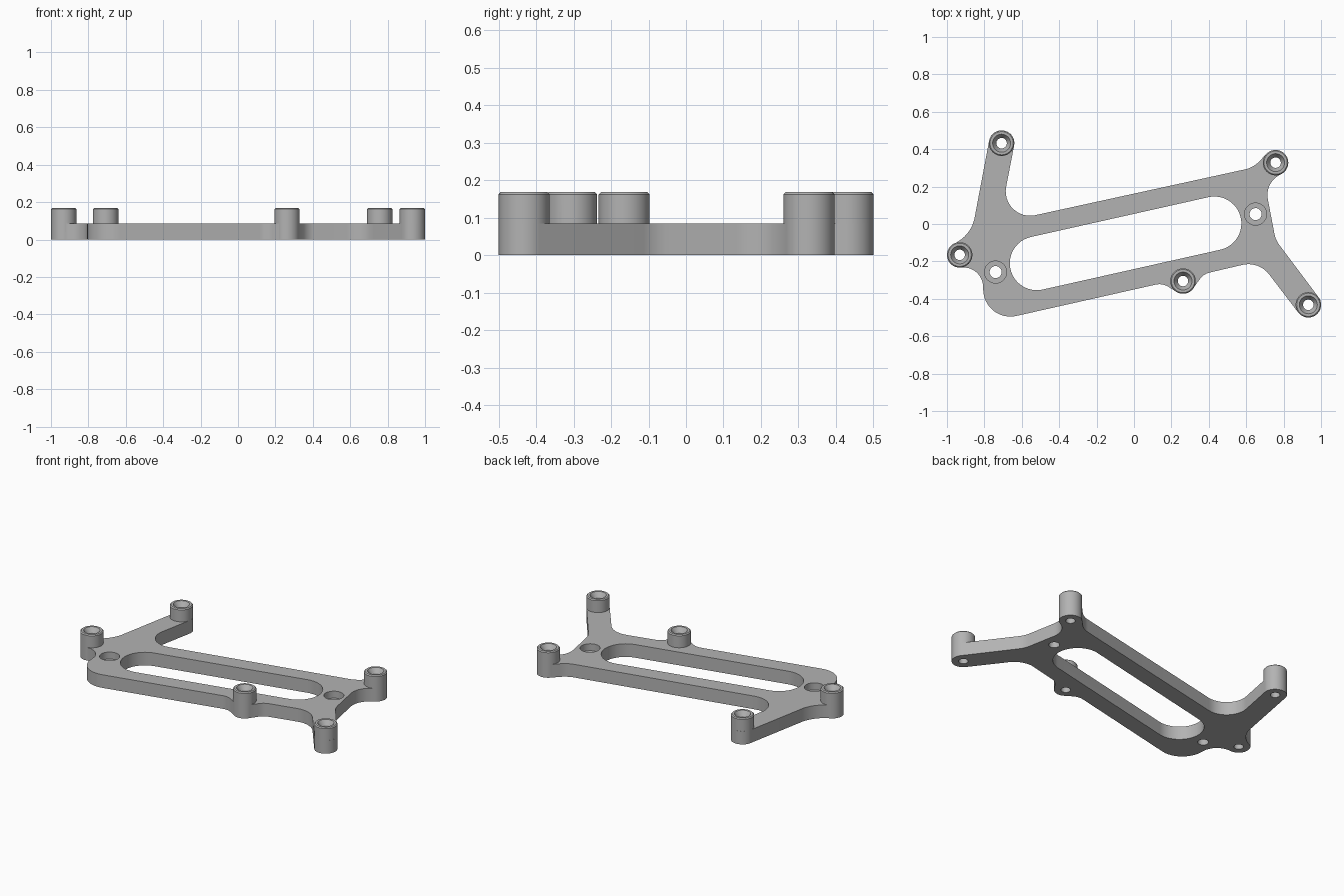
import bpy, bmesh, math
from mathutils import Vector

if "Cube" in bpy.data.objects:
    bpy.data.objects.remove(bpy.data.objects["Cube"])

PLATE_H, POST_H, POST_R = 0.085, 0.168, 0.068
POSTS = {"back_right": (-0.708, 0.432), "back_left": (0.757, 0.328),
         "right": (-0.932, -0.165), "front": (0.262, -0.305),
         "front_left": (0.932, -0.432)}
SCREW_HOLES = [(-0.74, -0.257), (0.65, 0.053)]

grey = bpy.data.materials.new("plain grey")
grey.use_nodes = True
grey.diffuse_color = (0.45, 0.45, 0.45, 1)
grey.node_tree.nodes["Principled BSDF"].inputs["Base Color"].default_value = (0.45, 0.45, 0.45, 1)


def finish(name, bm):
    bmesh.ops.recalc_face_normals(bm, faces=bm.faces[:])
    mesh = bpy.data.meshes.new(name)
    bm.to_mesh(mesh)
    bm.free()
    mesh.materials.append(grey)
    ob = bpy.data.objects.new(name, mesh)
    bpy.context.collection.objects.link(ob)
    return ob


def fillet(corners, steps=12):
    """Round each (x, y, radius) corner of a closed outline."""
    pts = []
    for i, (x, y, r) in enumerate(corners):
        p = Vector((x, y))
        if r == 0:
            pts.append(p)
            continue
        a = (Vector(corners[i - 1][:2]) - p).normalized()
        b = (Vector(corners[(i + 1) % len(corners)][:2]) - p).normalized()
        half = a.angle(b) / 2
        centre = p + (a + b).normalized() * (r / math.sin(half))
        start = p + a * (r / math.tan(half)) - centre
        end = p + b * (r / math.tan(half)) - centre
        sweep = start.angle(end)
        for k in range(steps + 1):
            t = k / steps
            pts.append(centre + (start * math.sin((1 - t) * sweep)
                                 + end * math.sin(t * sweep)) / math.sin(sweep))
    return pts


def prism(name, pts, z0, z1):
    bm = bmesh.new()
    face = bm.faces.new([bm.verts.new((p.x, p.y, z0)) for p in pts])
    top = bmesh.ops.extrude_face_region(bm, geom=[face])["geom"]
    bmesh.ops.translate(bm, vec=(0, 0, z1 - z0),
                        verts=[v for v in top if isinstance(v, bmesh.types.BMVert)])
    return finish(name, bm)


def lathe(name, profile, at, sides=48):
    """Solid of revolution from (radius, z) points, capped at both ends."""
    bm = bmesh.new()
    rings = [[bm.verts.new((at[0] + r * math.cos(math.tau * i / sides),
                            at[1] + r * math.sin(math.tau * i / sides), z))
              for i in range(sides)] for r, z in profile]
    for lo, hi in zip(rings, rings[1:]):
        for i in range(sides):
            j = (i + 1) % sides
            bm.faces.new((lo[i], lo[j], hi[j], hi[i]))
    bm.faces.new(rings[0])
    bm.faces.new(rings[-1])
    return finish(name, bm)


def combine(target, other, operation):
    mod = target.modifiers.new(operation.lower(), 'BOOLEAN')
    mod.operation, mod.solver, mod.object = operation, 'EXACT', other
    bpy.context.view_layer.objects.active = target
    bpy.ops.object.modifier_apply(modifier=mod.name)
    bpy.data.objects.remove(other)


# Plate outline: arms end in round tips, bulges run into the posts
R = POST_R - 0.001
outline = [
    (-0.628, 0.486, R), (-0.762, 0.512, R),                      # back right arm
    (-0.868, -0.05, 0.19), (-0.968, -0.11, 0), (-0.932, -0.165, 0),
    (-0.925, -0.231, 0), (-0.81, -0.24, 0.105),                  # right bulge
    (-0.80, -0.53, 0.145),                                       # rounded corner
    (0.152, -0.316, 0.09), (0.218, -0.357, 0), (0.262, -0.32, 0),
    (0.318, -0.342, 0), (0.372, -0.267, 0.09),                   # front bulge
    (0.668, -0.198, 0.14), (0.919, -0.527, R), (1.027, -0.445, R),
    (0.757, -0.085, 0.15),                                       # front left arm
    (0.70, 0.215, 0.12), (0.795, 0.272, 0), (0.757, 0.328, 0),
    (0.705, 0.372, 0), (0.639, 0.302, 0.15),                     # back left bulge
    (-0.721, 0.005, 0.13)]
frame = prism("mounting_frame", fillet(outline), 0, PLATE_H)

# Long slot through the plate
a, b, radius = Vector((-0.52, -0.21)), Vector((0.43, 0.003)), 0.144
heading = math.atan2(b.y - a.y, b.x - a.x)
slot = []
for centre, begin in ((b, heading - math.pi / 2), (a, heading + math.pi / 2)):
    for k in range(25):
        ang = begin + math.pi * k / 24
        slot.append(centre + radius * Vector((math.cos(ang), math.sin(ang))))
combine(frame, prism("slot_cutter", slot, -0.1, 0.3), 'DIFFERENCE')

# Standoff posts with softened rims and countersunk bores
c = 0.006
for name, at in POSTS.items():
    combine(frame, lathe(name + "_post", [(POST_R, 0), (POST_R, POST_H - c),
                                          (POST_R - c, POST_H)], at), 'UNION')
for name, at in POSTS.items():
    combine(frame, lathe(name + "_bore", [(0.028, -0.1), (0.028, POST_H - 0.03),
                                          (0.048, POST_H), (0.048, 0.3)], at), 'DIFFERENCE')

# Counterbored screw holes in the plate
for at in SCREW_HOLES:
    combine(frame, lathe("screw_hole", [(0.032, -0.1), (0.032, 0.04),
                                        (0.059, 0.04), (0.059, 0.3)], at), 'DIFFERENCE')

bpy.ops.object.select_all(action='DESELECT')
frame.select_set(True)
bpy.context.view_layer.objects.active = frame
bpy.ops.object.shade_smooth_by_angle(angle=math.radians(30))
